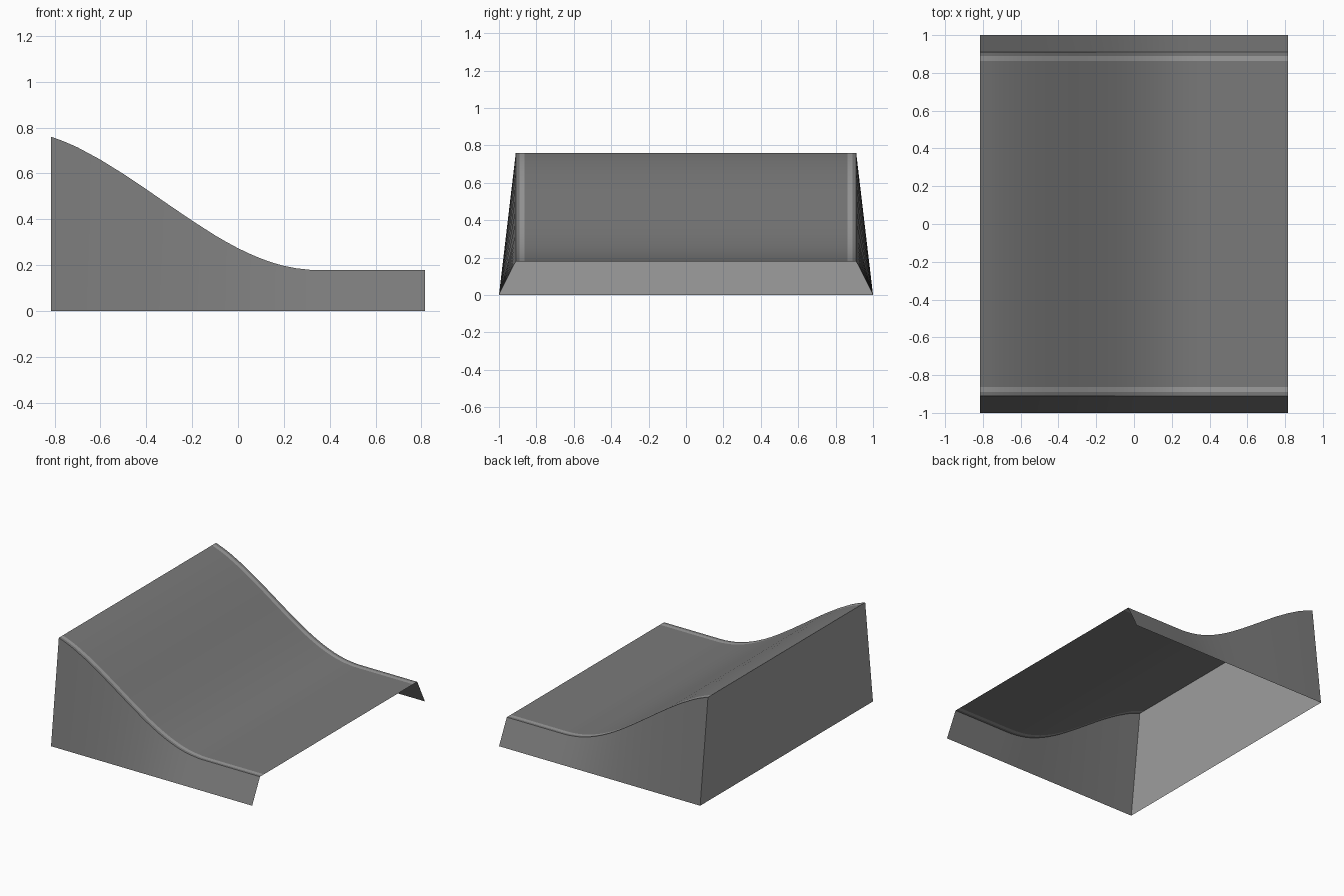
import bpy, bmesh

if "Cube" in bpy.data.objects:
    bpy.data.objects.remove(bpy.data.objects["Cube"])

# Side profile of the ramp surface (x, z), high end to flat end
PROFILE = [(-0.815, 0.76), (-0.76, 0.74), (-0.7, 0.714), (-0.6, 0.66), (-0.5, 0.598),
           (-0.4, 0.531), (-0.3, 0.462), (-0.2, 0.394), (-0.1, 0.33), (-0.05, 0.301),
           (0.0, 0.274), (0.05, 0.25), (0.1, 0.229), (0.15, 0.211), (0.2, 0.197),
           (0.25, 0.187), (0.32, 0.179), (0.37, 0.178), (0.815, 0.178)]
BASE_Y, TOP_Y = 1.0, 0.91
LINE_IN, LINE_OUT = 0.863, 0.89


def material(name, value):
    m = bpy.data.materials.new(name)
    m.diffuse_color = (value, value, value, 1)
    m.use_nodes = True
    m.node_tree.nodes["Principled BSDF"].inputs["Base Color"].default_value = m.diffuse_color
    return m


def sheet(name, left, right, mat):
    """Open ruled surface between two rows of points; faces wind left -> right."""
    bm = bmesh.new()
    a = [bm.verts.new(p) for p in left]
    b = [bm.verts.new(p) for p in right]
    for i in range(len(a) - 1):
        bm.faces.new((a[i], a[i + 1], b[i + 1], b[i]))
    me = bpy.data.meshes.new(name)
    bm.to_mesh(me)
    bm.free()
    me.materials.append(mat)
    ob = bpy.data.objects.new(name, me)
    bpy.context.collection.objects.link(ob)
    bpy.ops.object.select_all(action='DESELECT')
    bpy.context.view_layer.objects.active = ob
    ob.select_set(True)
    bpy.ops.object.shade_smooth_by_angle(angle=0.5)


def row(y):
    return [(x, y, z) for x, z in PROFILE]


def foot(y):
    return [(x, y, 0) for x, z in PROFILE]


body = material("dark_grey", 0.195)
paint = material("light_grey", 0.34)

# Curved deck with a pale painted line near each edge
sheet("deck", row(-LINE_IN), row(LINE_IN), body)
sheet("edge_line_front", row(-LINE_OUT), row(-LINE_IN), paint)
sheet("edge_line_back", row(LINE_IN), row(LINE_OUT), paint)
sheet("deck_edge_front", row(-TOP_Y), row(-LINE_OUT), body)
sheet("deck_edge_back", row(LINE_OUT), row(TOP_Y), body)

# Leaning side walls
sheet("side_wall_front", foot(-BASE_Y), row(-TOP_Y), body)
sheet("side_wall_back", row(TOP_Y), foot(BASE_Y), body)

# Tall end wall; the low end and the underside stay open
x, z = PROFILE[0]
sheet("end_wall", [(x, -BASE_Y, 0), (x, -TOP_Y, z)],
      [(x, BASE_Y, 0), (x, TOP_Y, z)], paint)
